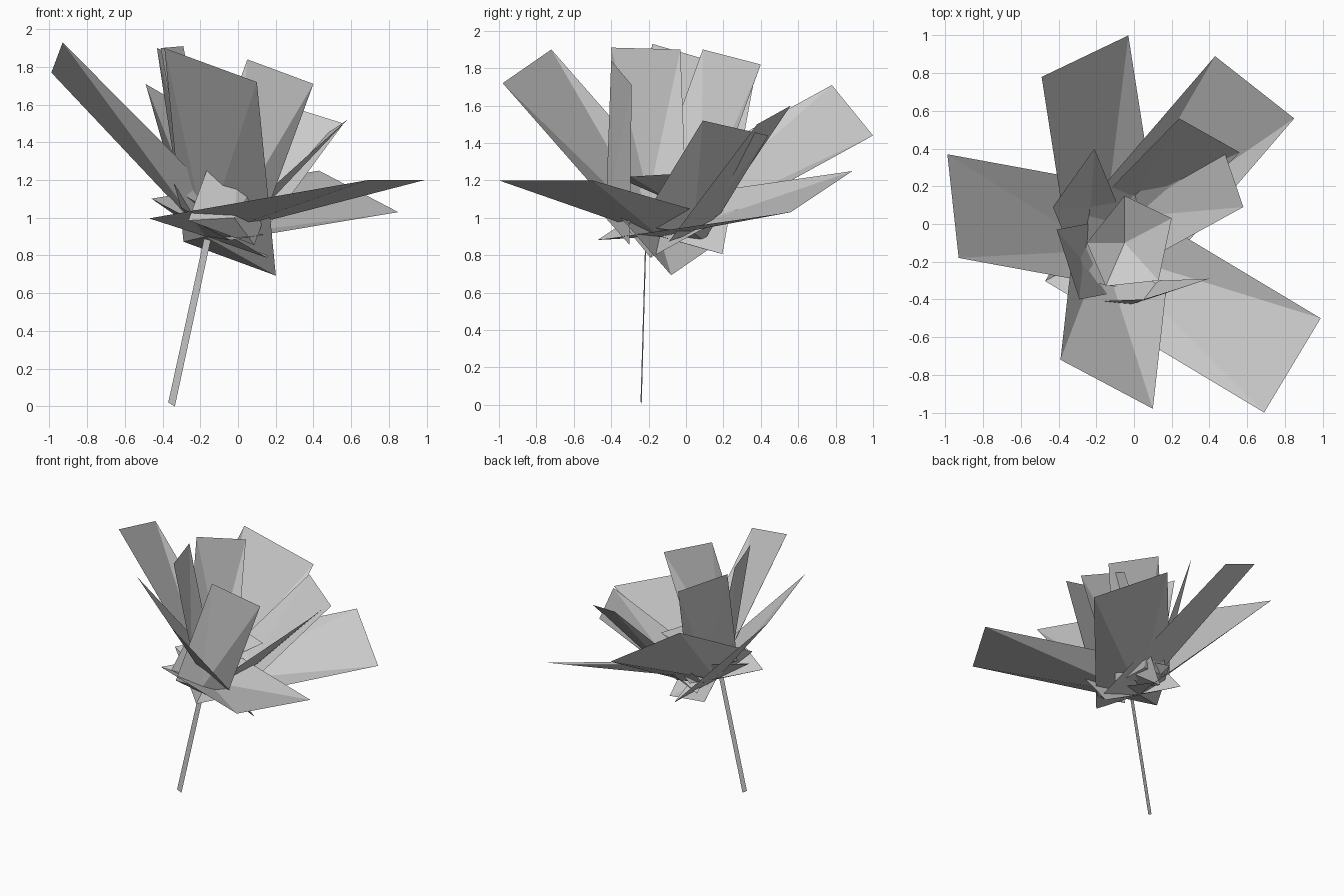
import bpy
import math
from mathutils import Vector

if "Cube" in bpy.data.objects:
    bpy.data.objects.remove(bpy.data.objects["Cube"], do_unlink=True)

grey = bpy.data.materials.new("plain_grey")
grey.use_nodes = True
COLOUR = (0.6, 0.6, 0.6, 1)
grey.diffuse_color = COLOUR
grey.node_tree.nodes["Principled BSDF"].inputs["Base Color"].default_value = COLOUR


def add_part(name, points, faces):
    mesh = bpy.data.meshes.new(name)
    mesh.from_pydata([tuple(p) for p in points], [], faces)
    mesh.materials.append(grey)
    mesh.update()
    obj = bpy.data.objects.new(name, mesh)
    bpy.context.collection.objects.link(obj)
    return obj


HUB = (-0.17, -0.14, 0.90)
HEART = Vector((-0.10, -0.10, 1.80))
LIFT = 0.10


def petal(name, tip_a, tip_b, hub, length):
    """Rectangular petal pushed outwards at a hub point near its root."""
    a, b, hub = Vector(tip_a), Vector(tip_b), Vector(hub)
    middle = (a + b) / 2
    across = (b - a).normalized()
    inward = hub - middle
    inward = (inward - across * inward.dot(across)).normalized()
    up = across.cross(inward).normalized()
    if up.dot(HEART - middle) < 0:
        up.negate()
    run = (inward * math.cos(LIFT) + up * math.sin(LIFT)) * length
    add_part(name, [a, b, b + run, a + run, hub],
             [(0, 1, 4), (1, 2, 4), (2, 3, 4), (3, 0, 4)])


# Outer ring of wide petals sharing one hub
outer = {
    "side": ((-0.99, 0.37, 1.77), (-0.93, -0.18, 1.93)),
    "back": ((-0.49, 0.78, 1.71), (-0.03, 1.0, 1.44)),
    "back_corner": ((0.43, 0.89, 1.25), (0.85, 0.56, 1.03)),
    "front_corner": ((0.99, -0.50, 1.20), (0.69, -1.0, 1.20)),
    "front": ((-0.39, -0.72, 1.90), (0.10, -0.98, 1.72)),
}
for key, tips in outer.items():
    petal("outer_petal_" + key, *tips, HUB, 1.37)

# Inner ring of narrow, steeper petals, each with its own hub
inner = {
    "side": ((-0.41, -0.03, 1.90), (-0.29, -0.40, 1.91), (-0.27, -0.20, 1.11)),
    "back": ((-0.43, 0.09, 1.90), (-0.21, 0.40, 1.82), (-0.23, 0.08, 1.09)),
    "back_corner": ((0.24, 0.56, 1.60), (0.56, 0.38, 1.50), (0.0, 0.12, 0.95)),
    "low_side": ((0.58, 0.09, 1.52), (0.46, 0.44, 1.44), (0.01, 0.04, 0.92)),
    "front": ((0.05, -0.40, 1.84), (0.40, -0.29, 1.71), (-0.02, -0.43, 1.0)),
}
for key, (tip_a, tip_b, hub) in inner.items():
    petal("inner_petal_" + key, tip_a, tip_b, hub, 0.91)

# Shallow five-sided cup in the middle
rim = [(-0.05, 0.15, 1.23), (0.20, 0.03, 1.24), (0.13, -0.30, 1.22),
       (-0.15, -0.33, 1.20), (-0.25, -0.10, 1.22)]
add_part("flower_cup", rim + [(-0.05, -0.10, 1.10)],
         [(i, (i + 1) % 5, 5) for i in range(5)])

# Flat ribbon stem
add_part("stem", [(-0.37, -0.243, 0.02), (-0.335, -0.237, 0.0),
                  (-0.145, -0.212, 0.88), (-0.18, -0.218, 0.89)], [(0, 1, 2, 3)])
